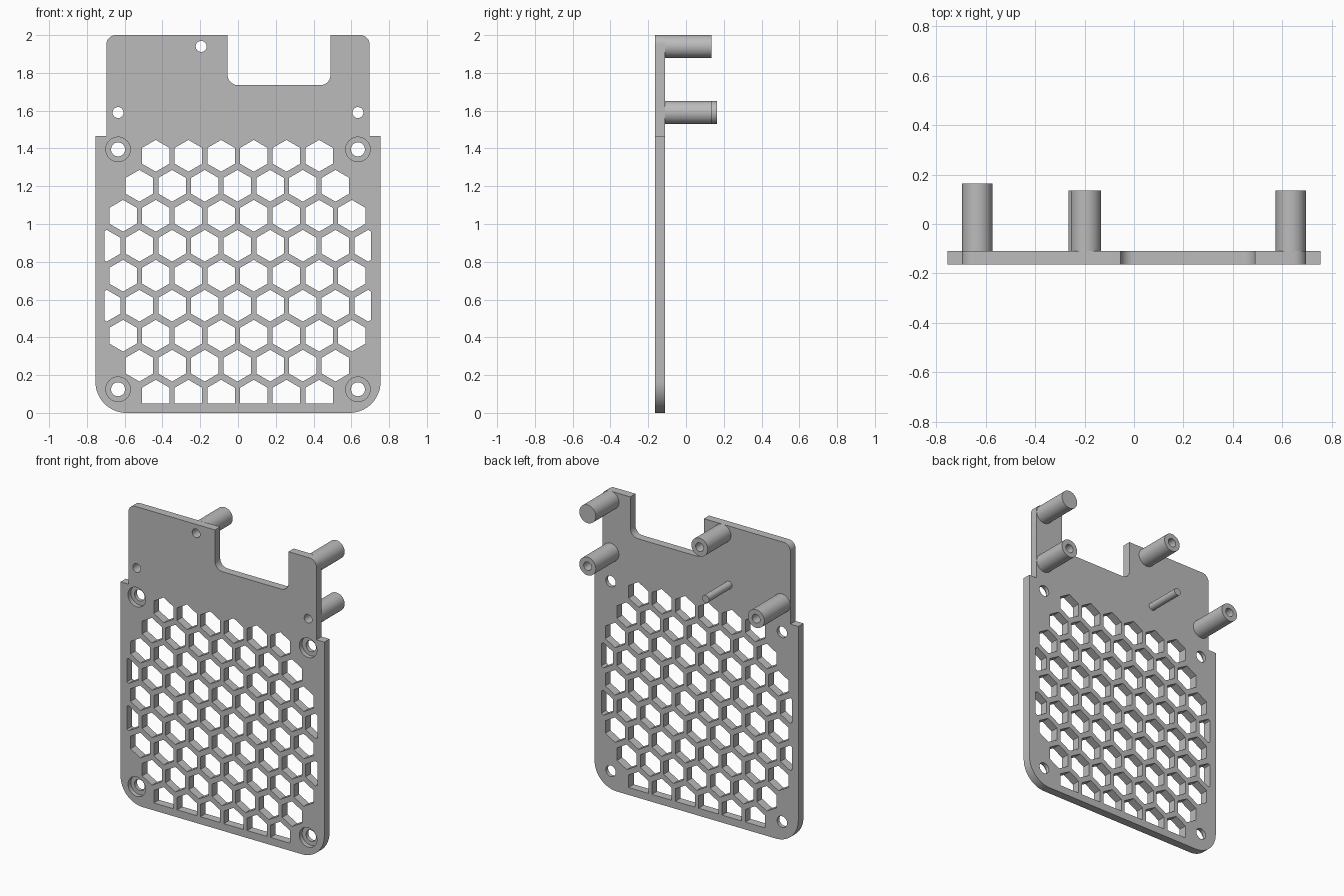
import bpy, bmesh
from math import sin, cos, pi, radians
from mathutils import Vector

FRONT, BACK = -0.165, -0.11

cube = bpy.data.objects.get("Cube")
if cube:
    bpy.data.objects.remove(cube, do_unlink=True)

grey = bpy.data.materials.new("plain grey")
grey.use_nodes = True
grey.diffuse_color = (0.5, 0.5, 0.5, 1)
grey.node_tree.nodes["Principled BSDF"].inputs["Base Color"].default_value = (0.5, 0.5, 0.5, 1)


def arc(cx, cz, r, start, end, steps=10):
    angles = [radians(start + (end - start) * i / steps) for i in range(steps + 1)]
    return [(cx + r * cos(a), cz + r * sin(a)) for a in angles]


def add_face(bm, points, y):
    return bm.faces.new([bm.verts.new((x, y, z)) for x, z in points])


def thicken(bm, faces, depth):
    result = bmesh.ops.extrude_face_region(bm, geom=faces, use_keep_orig=True)
    verts = [g for g in result["geom"] if isinstance(g, bmesh.types.BMVert)]
    bmesh.ops.translate(bm, verts=verts, vec=(0, depth, 0))


def lathe(bm, x, z, profile, hollow=False, sides=40):
    """Turn (radius, y) pairs around a front-to-back axis."""
    rings = [[bm.verts.new((x + r * cos(2 * pi * i / sides), y, z + r * sin(2 * pi * i / sides)))
              for i in range(sides)] for r, y in profile]
    pairs = list(zip(rings, rings[1:]))
    if hollow:
        pairs.append((rings[-1], rings[0]))
    else:
        bm.faces.new(rings[0])
        bm.faces.new(rings[-1])
    for a, b in pairs:
        for i in range(sides):
            j = (i + 1) % sides
            bm.faces.new((a[i], a[j], b[j], b[i]))


def finish(bm, name):
    bmesh.ops.recalc_face_normals(bm, faces=bm.faces)
    mesh = bpy.data.meshes.new(name)
    bm.to_mesh(mesh)
    bm.free()
    obj = bpy.data.objects.new(name, mesh)
    bpy.context.collection.objects.link(obj)
    mesh.materials.append(grey)
    return obj


def smooth(obj):
    bpy.ops.object.select_all(action="DESELECT")
    obj.select_set(True)
    bpy.context.view_layer.objects.active = obj
    bpy.ops.object.shade_smooth_by_angle(angle=radians(30))


# Plate outline, with stepped shoulders and a notch in the top edge
outline = arc(-0.59, 0.165, 0.165, 180, 270, 16) + arc(0.59, 0.165, 0.165, 270, 360, 16)
outline += [(0.755, 1.465), (0.697, 1.465)] + arc(0.647, 1.95, 0.05, 0, 90)
outline += [(0.49, 2.0)] + arc(0.435, 1.79, 0.055, 0, -90)
outline += arc(0.0, 1.79, 0.055, 270, 180) + [(-0.055, 2.0)]
outline += arc(-0.647, 1.95, 0.05, 90, 180) + [(-0.697, 1.465), (-0.755, 1.465)]
bm = bmesh.new()
thicken(bm, [add_face(bm, outline, FRONT)], BACK - FRONT)
plate = finish(bm, "back_plate")

# Honeycomb cutter, trimmed at the sides and the bottom
bm = bmesh.new()
for row, count in enumerate([6, 7, 8, 9, 8, 9, 8, 7, 6]):
    for k in range(count):
        x = (k - (count - 1) / 2) * 0.173 - 0.003
        z = 1.361 - row * 0.1587
        add_face(bm, arc(x, z, 0.084, 30, 330, 5), FRONT - 0.05)
for point, normal in (((0.705, 0, 0), (1, 0, 0)), ((-0.707, 0, 0), (-1, 0, 0)), ((0, 0, 0.05), (0, 0, -1))):
    bmesh.ops.bisect_plane(bm, geom=bm.verts[:] + bm.edges[:] + bm.faces[:], dist=1e-5,
                           plane_co=Vector(point), plane_no=Vector(normal), clear_outer=True)
thicken(bm, bm.faces[:], 0.15)

# Counterbored screw holes in the four corners
for x in (-0.635, 0.635):
    for z in (0.125, 1.395):
        lathe(bm, x, z, [(0.065, FRONT - 0.05), (0.065, FRONT + 0.03),
                         (0.037, FRONT + 0.03), (0.037, BACK + 0.05)])

# Bores that run through the plate into the hollow posts
BORE = 0.029
hollow_posts = {"upper_right_post": (-0.195, 1.94, 0.135),
                "middle_right_post": (-0.635, 1.59, 0.165),
                "middle_left_post": (0.635, 1.59, 0.135)}
for x, z, end in hollow_posts.values():
    lathe(bm, x, z, [(BORE, FRONT - 0.05), (BORE, BACK + 0.05)])
cutter = finish(bm, "hole_cutter")
cutter.hide_render = True

# Cut the plate, then drop the cutter
cut = plate.modifiers.new("holes", "BOOLEAN")
cut.operation = "DIFFERENCE"
cut.solver = "EXACT"
cut.object = cutter
bpy.context.view_layer.objects.active = plate
bpy.ops.object.modifier_apply(modifier=cut.name)
bpy.data.objects.remove(cutter, do_unlink=True)
smooth(plate)

# Hollow posts
for name, (x, z, end) in hollow_posts.items():
    bm = bmesh.new()
    lathe(bm, x, z, [(0.061, BACK), (0.061, end), (BORE, end), (BORE, BACK)], hollow=True)
    smooth(finish(bm, name))

# Solid post and thin locating pin
for name, x, z, radius in (("upper_left_post", 0.635, 1.94, 0.061), ("locating_pin", -0.24, 1.605, 0.025)):
    bm = bmesh.new()
    lathe(bm, x, z, [(radius, BACK - 0.01), (radius, 0.135)])
    smooth(finish(bm, name))
